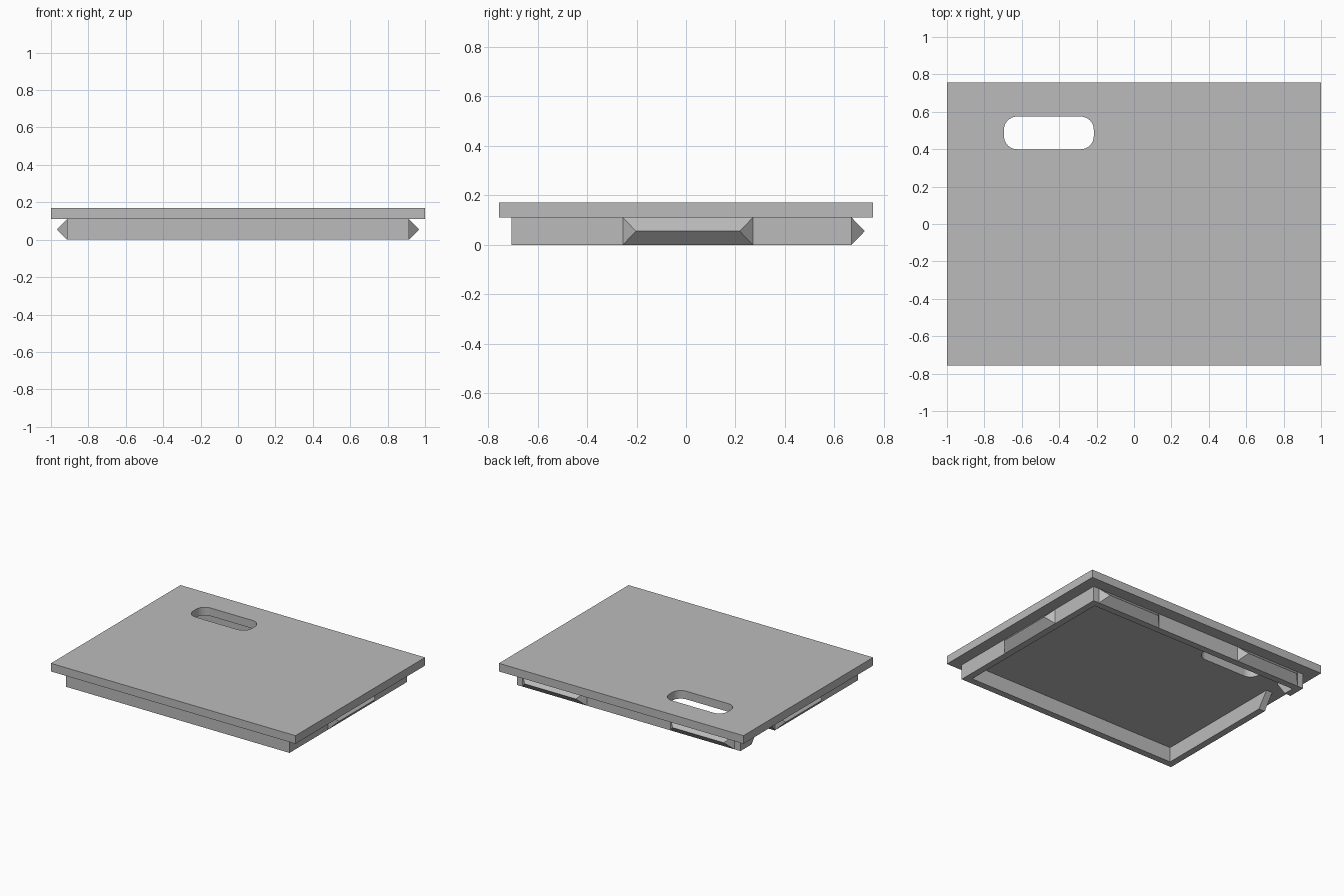
import bpy, bmesh, math
from mathutils import Matrix, Vector

cube = bpy.data.objects.get("Cube")
if cube:
    bpy.data.objects.remove(cube, do_unlink=True)

grey = bpy.data.materials.new("light_grey_plastic")
grey.use_nodes = True
colour = (0.5, 0.5, 0.5, 1)
grey.diffuse_color = colour
grey.node_tree.nodes["Principled BSDF"].inputs["Base Color"].default_value = colour

RIM_TOP, LID_TOP = 0.11, 0.17
SIDE, FRONT, BACK, WALL = 0.915, -0.705, 0.67, 0.05


def finish(name, bm):
    bmesh.ops.recalc_face_normals(bm, faces=bm.faces)
    mesh = bpy.data.meshes.new(name)
    bm.to_mesh(mesh)
    bm.free()
    mesh.materials.append(grey)
    obj = bpy.data.objects.new(name, mesh)
    bpy.context.collection.objects.link(obj)
    return obj


def raise_faces(bm, height):
    """Extrude every flat face straight up into a solid."""
    result = bmesh.ops.extrude_face_region(bm, geom=bm.faces[:], use_keep_orig=True)
    top = [g for g in result["geom"] if isinstance(g, bmesh.types.BMVert)]
    bmesh.ops.translate(bm, verts=top, vec=(0, 0, height))


def add_loop(bm, points, z):
    verts = [bm.verts.new((x, y, z)) for x, y in points]
    return [bm.edges.new((a, b)) for a, b in zip(verts, verts[1:] + verts[:1])]


def rounded_rect(cx, cy, half_x, half_y, radius, steps=8):
    points = []
    for quarter, (sx, sy) in enumerate([(1, 1), (-1, 1), (-1, -1), (1, -1)]):
        for i in range(steps + 1):
            a = math.radians(90 * (quarter + i / steps))
            points.append((cx + sx * (half_x - radius) + radius * math.cos(a),
                           cy + sy * (half_y - radius) + radius * math.sin(a)))
    return points


# Lid plate with the rounded finger slot
bm = bmesh.new()
edges = add_loop(bm, [(-1, -0.757), (1, -0.757), (1, 0.757), (-1, 0.757)], RIM_TOP)
edges += add_loop(bm, rounded_rect(-0.455, 0.487, 0.24, 0.0875, 0.07), RIM_TOP)
bmesh.ops.triangle_fill(bm, use_beauty=True, edges=edges, normal=(0, 0, 1))
raise_faces(bm, LID_TOP - RIM_TOP)
bmesh.ops.dissolve_limit(bm, angle_limit=0.01, verts=bm.verts, edges=bm.edges)
finish("lid_plate", bm)

# Rim under the lid, open at a notch whose ends flare out downwards
NOTCH_LOW, NOTCH_HIGH, FLARE = 0.35, 0.46, 0.08
inner = SIDE - WALL
outline = [(-SIDE, NOTCH_LOW), (-SIDE, FRONT), (SIDE, FRONT), (SIDE, BACK),
           (-SIDE, BACK), (-SIDE, NOTCH_HIGH), (-inner, NOTCH_HIGH),
           (-inner, BACK - WALL), (inner, BACK - WALL), (inner, FRONT + WALL),
           (-inner, FRONT + WALL), (-inner, NOTCH_LOW)]
bm = bmesh.new()
bm.faces.new([bm.verts.new((x, y, 0)) for x, y in outline])
raise_faces(bm, RIM_TOP)
for v in bm.verts:
    if v.co.z < 0.01 and abs(v.co.y - NOTCH_LOW) < 0.001:
        v.co.y -= FLARE
    elif v.co.z < 0.01 and abs(v.co.y - NOTCH_HIGH) < 0.001:
        v.co.y += FLARE
finish("rim", bm)


# Wedge-shaped snap ridges on the sides and back
def snap_ridge(name, location, angle):
    half, ridge_half, depth = 0.2625, 0.21, 0.053
    bm = bmesh.new()
    base = [bm.verts.new(p) for p in [(0, -half, 0), (0, half, 0),
                                      (0, half, RIM_TOP), (0, -half, RIM_TOP)]]
    low, high = [bm.verts.new((depth, s * ridge_half, RIM_TOP / 2)) for s in (-1, 1)]
    a, b, c, d = base
    for face in [(a, b, c, d), (a, b, high, low), (d, c, high, low),
                 (a, d, low), (b, c, high)]:
        bm.faces.new(face)
    bm.transform(Matrix.Translation(Vector(location))
                 @ Matrix.Rotation(math.radians(angle), 4, "Z"))
    finish(name, bm)


for side, sign, angle in [("left", 1, 0), ("right", -1, 180)]:
    snap_ridge(side + "_snap_ridge", (sign * SIDE, 0.0075, 0), angle)
    snap_ridge("back_" + side + "_snap_ridge", (sign * 0.605, BACK, 0), 90)
